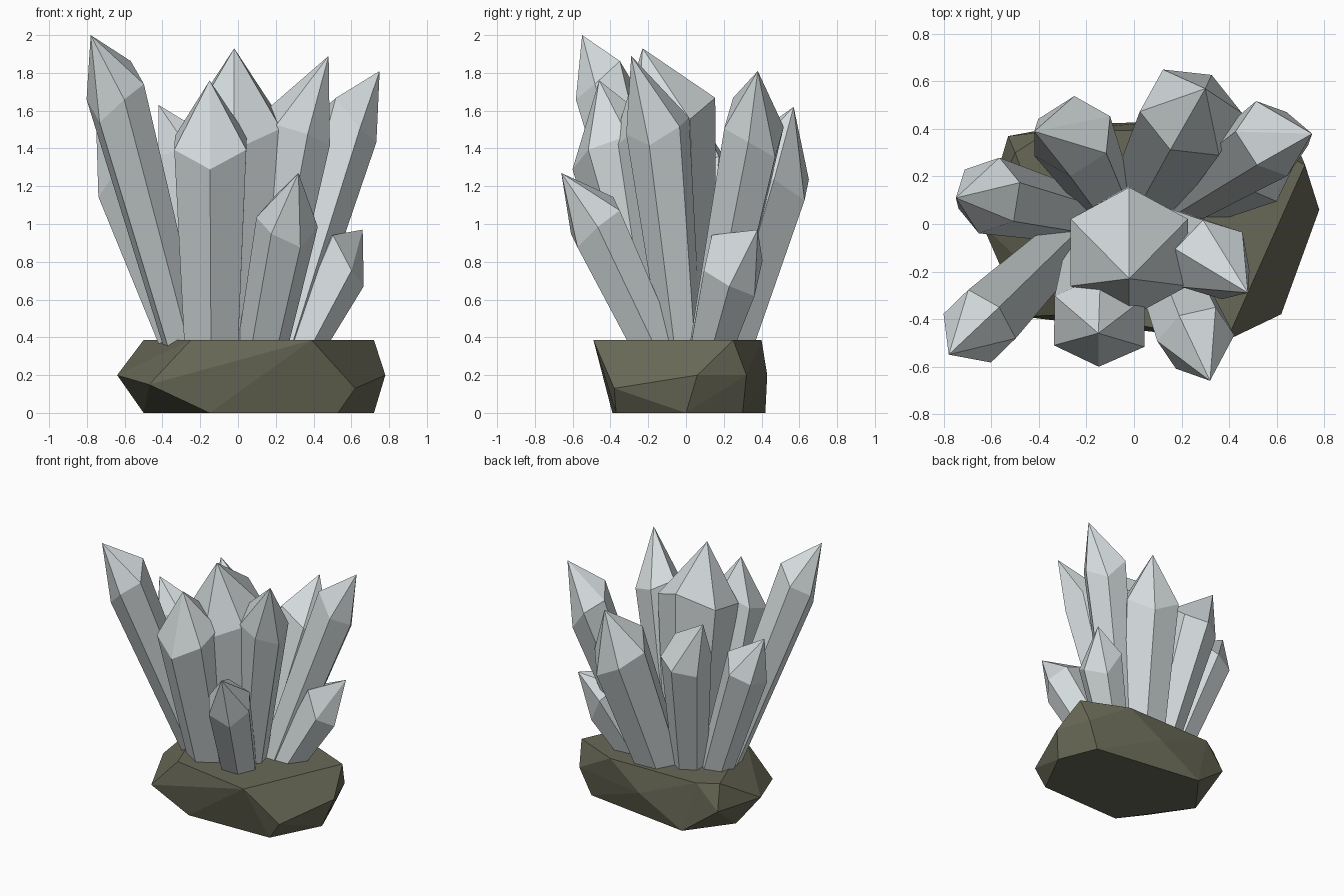
import bpy, bmesh, math
from mathutils import Vector

cube = bpy.data.objects.get("Cube")
if cube:
    bpy.data.objects.remove(cube, do_unlink=True)


def make_material(name, color):
    material = bpy.data.materials.new(name)
    material.use_nodes = True
    material.diffuse_color = color
    material.node_tree.nodes["Principled BSDF"].inputs["Base Color"].default_value = color
    return material


def finish(name, bm, material):
    bmesh.ops.recalc_face_normals(bm, faces=bm.faces)
    mesh = bpy.data.meshes.new(name)
    bm.to_mesh(mesh)
    bm.free()
    mesh.materials.append(material)
    obj = bpy.data.objects.new(name, mesh)
    bpy.context.scene.collection.objects.link(obj)
    return obj


def crystal(name, base, base_radius, shoulder, radius, tip, turn=0, lift=0.3, squash=1):
    """Six-sided shaft that widens from its base to a slanted shoulder, then a point."""
    bm = bmesh.new()
    base, shoulder = Vector((*base, 0.3)), Vector(shoulder)
    axis = (shoulder - base).normalized()
    inward = Vector((-axis.x, -axis.y, 0))
    inward = (inward - axis * inward.dot(axis)).normalized()
    side = axis.cross(inward)

    def ring(center, size, slant):
        verts = []
        for i in range(6):
            a = math.radians(turn) + i * math.tau / 6
            offset = inward * math.cos(a) + side * math.sin(a) * squash
            # Slant the rim and stagger its corners along the axis
            rise = slant * (math.cos(a) + 0.35 * (-1) ** i)
            verts.append(bm.verts.new(center + size * (offset + axis * rise)))
        return verts

    low = ring(base, base_radius, 0)
    high = ring(shoulder, radius, lift)
    point = bm.verts.new(tip)
    bm.faces.new(low)
    for i in range(6):
        j = (i + 1) % 6
        bm.faces.new((low[i], low[j], high[j], high[i]))
        bm.faces.new((high[i], high[j], point))
    return finish(name, bm, crystal_grey)


crystal_grey = make_material("pale crystal grey", (0.66, 0.71, 0.72, 1))
rock_olive = make_material("dark olive rock", (0.14, 0.14, 0.095, 1))

# Rock base: hull of a top, middle and bottom outline
top = [(-.5, .3), (-.25, -.38), (.39, -.49), (.72, .25), (.37, .4), (-.36, .39)]
middle = [(-.64, 0, .2), (-.47, -.39, .15), (.62, -.38, .13), (.78, .06, .2),
          (.69, .32, .2), (.1, .43, .2), (-.53, .37, .2)]
bottom = [(-.5, .1), (-.15, -.39), (.53, -.37), (.72, 0), (.6, .3), (-.26, .42)]
points = [(x, y, .385) for x, y in top] + middle + [(x, y, 0) for x, y in bottom]
bm = bmesh.new()
for p in points:
    bm.verts.new(p)
hull = bmesh.ops.convex_hull(bm, input=bm.verts)
bmesh.ops.delete(bm, geom=[v for v in bm.verts if not v.link_faces], context='VERTS')
bmesh.ops.dissolve_limit(bm, angle_limit=math.radians(4), verts=bm.verts, edges=bm.edges)
finish("rock_base", bm, rock_olive)

# Crystals: base, base radius, shoulder centre, shoulder radius, tip
crystal("centre_crystal", (-.02, -.02), .18, (-.02, -.12, 1.53), .285, (-.02, -.23, 1.93))
crystal("front_crystal", (-.14, -.12), .16, (-.145, -.41, 1.43), .22, (-.15, -.46, 1.76))
crystal("front_right_tall_crystal", (-.27, -.06), .11, (-.65, -.43, 1.7), .165,
        (-.78, -.55, 2), lift=.5)
crystal("left_tall_crystal", (.12, -.02), .11, (.33, -.15, 1.52), .18,
        (.48, -.29, 1.89), turn=15, squash=.95)
crystal("back_left_tall_crystal", (.22, .12), .12, (.58, .36, 1.51), .17,
        (.75, .38, 1.81), turn=20, lift=.5)
crystal("back_crystal", (.08, .18), .17, (.24, .47, 1.28), .22, (.3, .57, 1.62))
crystal("back_right_crystal", (-.12, .12), .12, (-.26, .37, 1.34), .18,
        (-.42, .39, 1.63), turn=30)
crystal("right_crystal", (-.27, .04), .12, (-.61, .12, 1.25), .165,
        (-.75, .11, 1.5), turn=30)
crystal("front_left_small_crystal", (.12, -.14), .13, (.26, -.48, 1.01), .165,
        (.32, -.66, 1.27), turn=10)
crystal("left_small_crystal", (.3, .12), .12, (.53, .25, .78), .17,
        (.66, .38, .97), turn=30, lift=.5)
